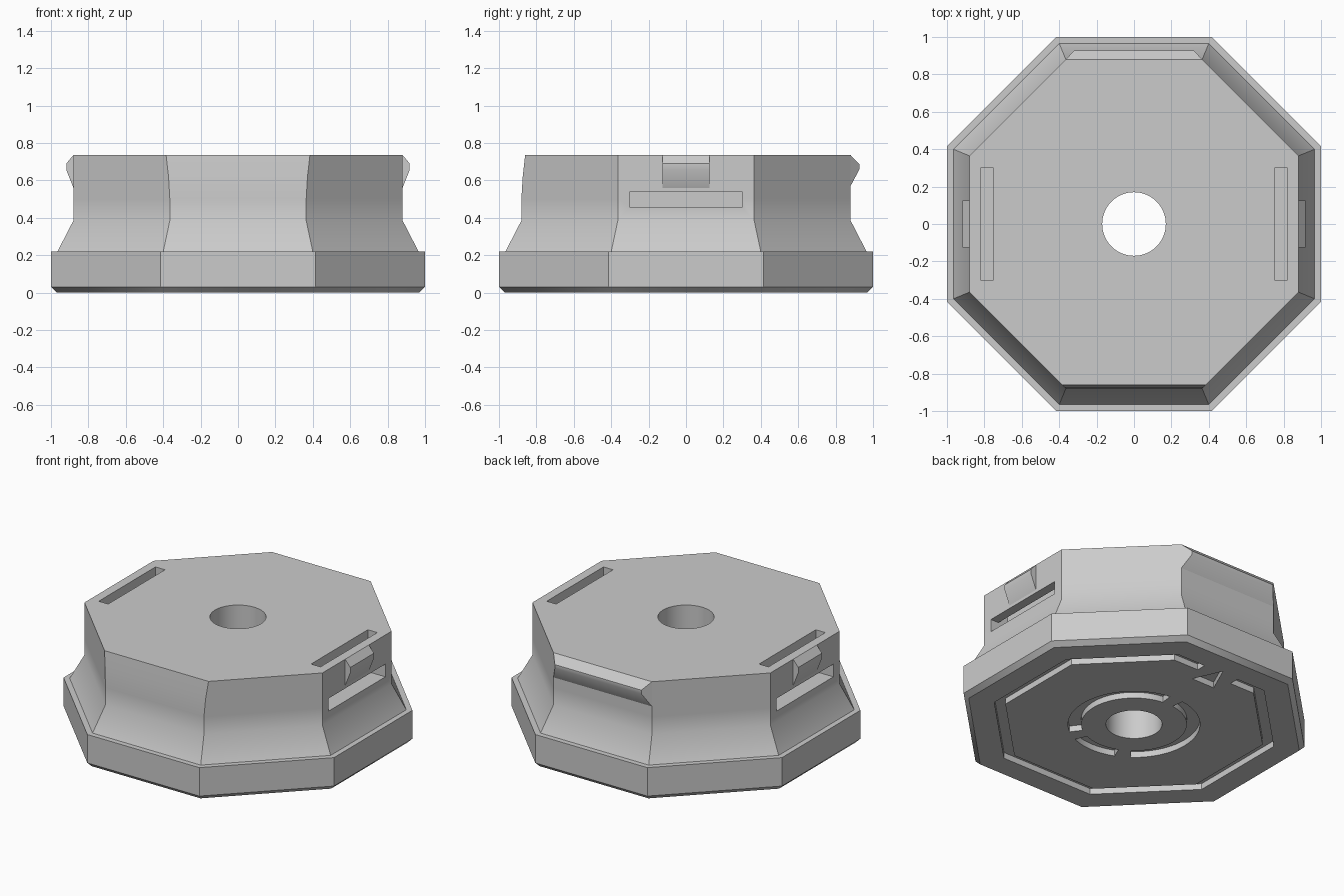
import bpy
import bmesh
from math import sin, cos, radians, sqrt, tan, pi
from mathutils import Vector

cube = bpy.data.objects.get("Cube")
if cube:
    bpy.data.objects.remove(cube, do_unlink=True)

TOP = 0.735      # height of the flat top
WALL = 0.88      # apothem of the upper wall

grey = bpy.data.materials.new("plain grey")
grey.use_nodes = True
grey.diffuse_color = (0.6, 0.6, 0.6, 1)
grey.node_tree.nodes["Principled BSDF"].inputs["Base Color"].default_value = (0.6, 0.6, 0.6, 1)


def finish(name, bm):
    bmesh.ops.recalc_face_normals(bm, faces=bm.faces)
    mesh = bpy.data.meshes.new(name)
    bm.to_mesh(mesh)
    bm.free()
    mesh.materials.append(grey)
    obj = bpy.data.objects.new(name, mesh)
    bpy.context.collection.objects.link(obj)
    return obj


def loft(name, rings):
    """Closed solid through a stack of point rings."""
    bm = bmesh.new()
    loops = [[bm.verts.new(p) for p in ring] for ring in rings]
    for a, b in zip(loops, loops[1:]):
        for i in range(len(a)):
            j = (i + 1) % len(a)
            bm.faces.new((a[i], a[j], b[j], b[i]))
    bm.faces.new(loops[0][::-1])
    bm.faces.new(loops[-1])
    return finish(name, bm)


def prism(name, points, direction):
    d = Vector(direction)
    points = [Vector(p) for p in points]
    return loft(name, [points, [p + d for p in points]])


def octagon(r, z, front=None):
    """Octagon of apothem r; the front side may sit further in."""
    f = front or r
    k, q = r * tan(pi / 8), r * sqrt(2) - f
    return [(q, -f, z), (r, -k, z), (r, k, z), (k, r, z),
            (-k, r, z), (-r, k, z), (-r, -k, z), (-q, -f, z)]


def smooth(obj):
    bpy.ops.object.select_all(action='DESELECT')
    obj.select_set(True)
    bpy.context.view_layer.objects.active = obj
    bpy.ops.object.shade_smooth_by_angle(angle=radians(32))


# Body: chamfered plinth, flared foot, upright wall with a leaning front
body = loft("body", [
    octagon(0.97, 0), octagon(1, 0.03), octagon(1, 0.22),
    octagon(0.965, 0.22), octagon(WALL, 0.385),
    octagon(WALL, 0.5), octagon(WALL, 0.62, 0.873), octagon(WALL, TOP, 0.86)])

cutters = []

# Central through hole
cutters.append(prism("hole_cutter", [
    (0.17 * cos(2 * pi * i / 64), 0.17 * sin(2 * pi * i / 64), -0.1) for i in range(64)],
    (0, 0, 1)))

# Strap slots from the top, turning out through each side
for s in (1, -1):
    profile = [(0.75, 0.8), (0.75, 0.455), (1, 0.455), (1, 0.54), (0.82, 0.54), (0.82, 0.8)]
    cutters.append(prism("strap_slot_cutter", [(s * x, -0.3, z) for x, z in profile],
                         (0, 0.6, 0)))

# Underside: octagonal groove, open at the back
DEPTH = 0.04


def open_octagon(r):
    o = octagon(r, -DEPTH)
    return [(-0.13, r, -DEPTH)] + o[4:] + o[:4] + [(0.13, r, -DEPTH)]


cutters.append(prism("outer_groove_cutter", open_octagon(0.82) + open_octagon(0.755)[::-1],
                     (0, 0, 2 * DEPTH)))

# Underside: ring groove in three arcs
for start, end in ((97, 293), (-113, -67), (-53, 83)):
    if start == 97:
        end = 233
    steps = 32
    angles = [radians(start + (end - start) * i / steps) for i in range(steps + 1)]
    arc = [(0.4 * cos(a), 0.4 * sin(a), -DEPTH) for a in angles]
    arc += [(0.32 * cos(a), 0.32 * sin(a), -DEPTH) for a in reversed(angles)]
    cutters.append(prism("ring_groove_cutter", arc, (0, 0, 2 * DEPTH)))

# Underside: direction arrow pointing to the back
cutters.append(prism("arrow_cutter", [
    (-0.085, 0.65, -DEPTH), (0.085, 0.65, -DEPTH), (0, 0.84, -DEPTH)], (0, 0, 2 * DEPTH)))

# Cut everything out of the body
bpy.context.view_layer.objects.active = body
for cutter in cutters:
    cutter.hide_render = True
    mod = body.modifiers.new("cut", 'BOOLEAN')
    mod.operation = 'DIFFERENCE'
    mod.solver = 'EXACT'
    mod.object = cutter
    bpy.ops.object.modifier_apply(modifier=mod.name)
    bpy.data.objects.remove(cutter, do_unlink=True)
smooth(body)

# Back lip with bevelled ends
lip_profile = [(WALL, 0.57, 0.364), (0.928, 0.66, 0.32), (0.928, 0.685, 0.32), (WALL, TOP, 0.364)]
lip = loft("back_lip", [[(s * w, y, z) for y, z, w in lip_profile] for s in (-1, 1)])
smooth(lip)

# Side catches above the strap slots
for s, side in ((1, "left"), (-1, "right")):
    profile = [(WALL, 0.56), (0.918, 0.655), (0.918, 0.69), (WALL, TOP)]
    catch = prism(side + "_catch", [(s * x, -0.125, z) for x, z in profile], (0, 0.25, 0))
    smooth(catch)
